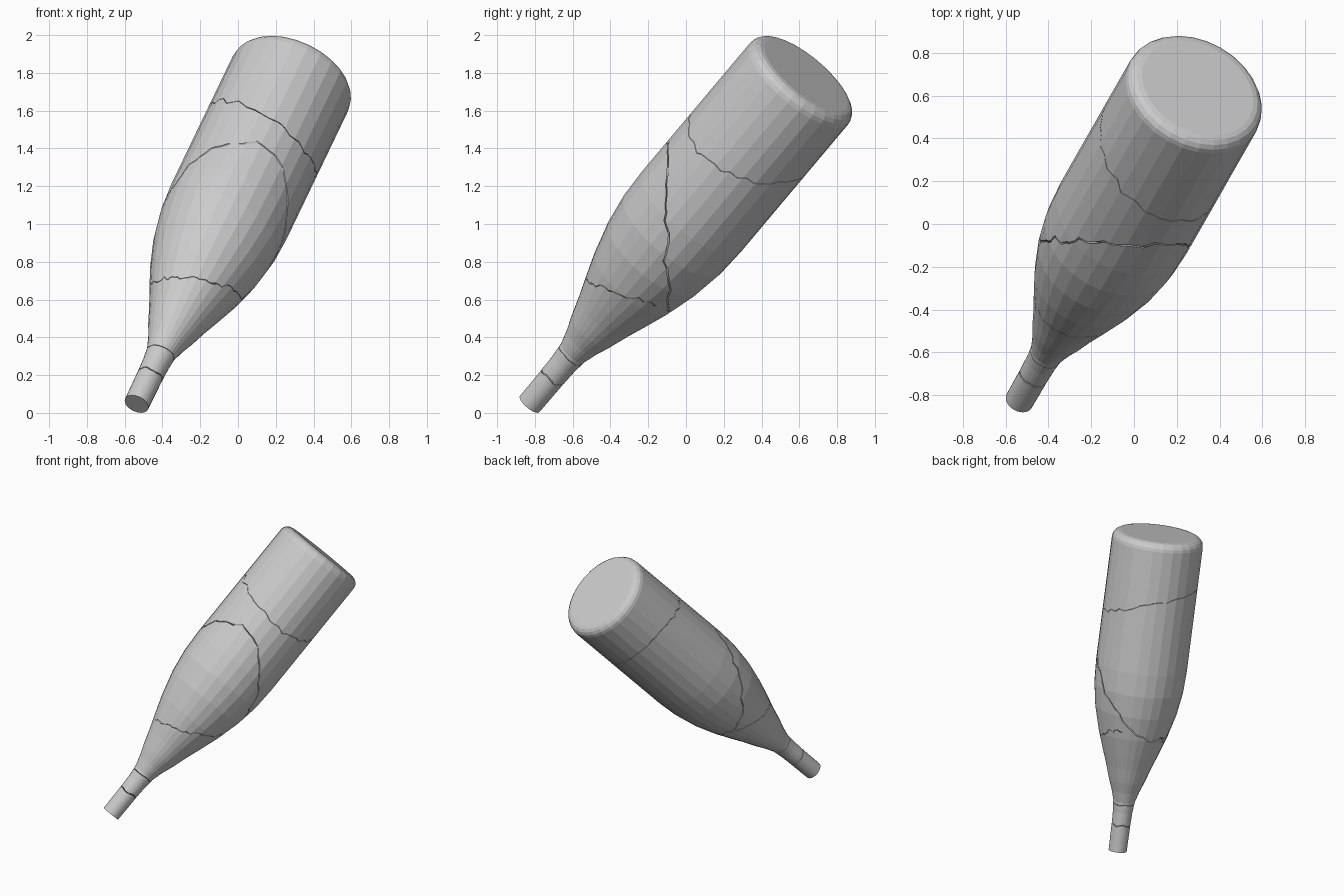
import bpy, bmesh, math, random
from mathutils import Vector

if "Cube" in bpy.data.objects:
    bpy.data.objects.remove(bpy.data.objects["Cube"])

random.seed(4)
MOUTH = Vector((-0.537, -0.8275, 0.047))
BASE = Vector((0.298, 0.635, 1.786))
AXIS = (BASE - MOUTH).normalized()
LENGTH = (BASE - MOUTH).length
TILT = AXIS.to_track_quat('Z', 'Y')
SIDES, R, BEVEL = 28, 0.338, 0.06

# bottle profile: (distance from mouth, radius), ending in a rounded heel
profile = [(0, .067), (.2, .069), (.3, .072), (.38, .08), (.46, .103), (.54, .133),
           (.65, .168), (.76, .207), (.9, .255), (1.08, .303), (1.25, .33), (1.42, R)]
for i in range(5):
    a = math.radians(22.5 * i)
    profile.append((LENGTH - BEVEL + BEVEL * math.sin(a), R - BEVEL + BEVEL * math.cos(a)))


def add_object(name, bm):
    bmesh.ops.recalc_face_normals(bm, faces=bm.faces)
    mesh = bpy.data.meshes.new(name)
    bm.to_mesh(mesh)
    bm.free()
    ob = bpy.data.objects.new(name, mesh)
    bpy.context.collection.objects.link(ob)
    return ob


# solid bottle, lathed around the tilted axis
bm = bmesh.new()
rings = []
for t, r in profile:
    rings.append([bm.verts.new(MOUTH + TILT @ Vector((r * math.cos(a), r * math.sin(a), t)))
                  for a in (2 * math.pi * i / SIDES for i in range(SIDES))])
for lo, hi in zip(rings, rings[1:]):
    for i in range(SIDES):
        j = (i + 1) % SIDES
        bm.faces.new((lo[i], lo[j], hi[j], hi[i]))
bm.faces.new(rings[0][::-1])
bm.faces.new(rings[-1])
bottle = add_object("bottle", bm)


# thin jagged slab used to cut one crack
def crack_cutter(center, normal, size, jag, gap, steps=22):
    rot = Vector(normal).to_track_quat('Z', 'Y')
    bm = bmesh.new()
    layers = ([], [])
    for i in range(steps + 1):
        for j in range(steps + 1):
            x, y = (2 * i / steps - 1) * size, (2 * j / steps - 1) * size
            z = random.uniform(-jag, jag)
            for layer, s in zip(layers, (-.5, .5)):
                layer.append(bm.verts.new(Vector(center) + rot @ Vector((x, y, z + s * gap))))
    n = steps + 1
    for i in range(steps):
        for j in range(steps):
            k = i * n + j
            for layer in layers:
                a, b, c, d = (layer[q] for q in (k, k + n, k + n + 1, k + 1))
                bm.faces.new((a, b, c))
                bm.faces.new((a, c, d))
    # close the slab rim
    for e in range(steps):
        for p, q in ((e, e + 1), (steps * n + e, steps * n + e + 1),
                     (e * n, e * n + n), (e * n + steps, e * n + n + steps)):
            bm.faces.new((layers[0][p], layers[0][q], layers[1][q], layers[1][p]))
    return add_object("crack_cutter", bm)


def cut(target, cutter):
    mod = target.modifiers.new("crack", 'BOOLEAN')
    mod.operation, mod.solver, mod.object = 'DIFFERENCE', 'EXACT', cutter
    dg = bpy.context.evaluated_depsgraph_get()
    mesh = bpy.data.meshes.new_from_object(target.evaluated_get(dg))
    target.modifiers.clear()
    target.data = mesh
    bpy.data.objects.remove(cutter)


# cracks: shoulder, lower shoulder, body and neck
cracks = [((-.1, -.09, .95), (.05, 1, 0), .75, .02, .007),
          ((-.25, -.39, .67), (.1, .3, 1), .31, .015, .003),
          ((.13, .34, 1.43), (.56, .35, .75), .7, .02, .003),
          (MOUTH + AXIS * .2, AXIS, .15, .012, .006),
          (MOUTH + AXIS * .36, AXIS, .15, .006, .003)]
for c in cracks:
    cut(bottle, crack_cutter(*c, steps=8 if c[2] < .2 else 22))

# split the cracked solid into its separate shards
bpy.context.view_layer.objects.active = bottle
bottle.select_set(True)
bpy.ops.object.mode_set(mode='EDIT')
bpy.ops.mesh.select_all(action='SELECT')
bpy.ops.mesh.separate(type='LOOSE')
bpy.ops.object.mode_set(mode='OBJECT')
for i, ob in enumerate(bpy.context.collection.objects):
    ob.name = f"bottle_shard_{i + 1}"
